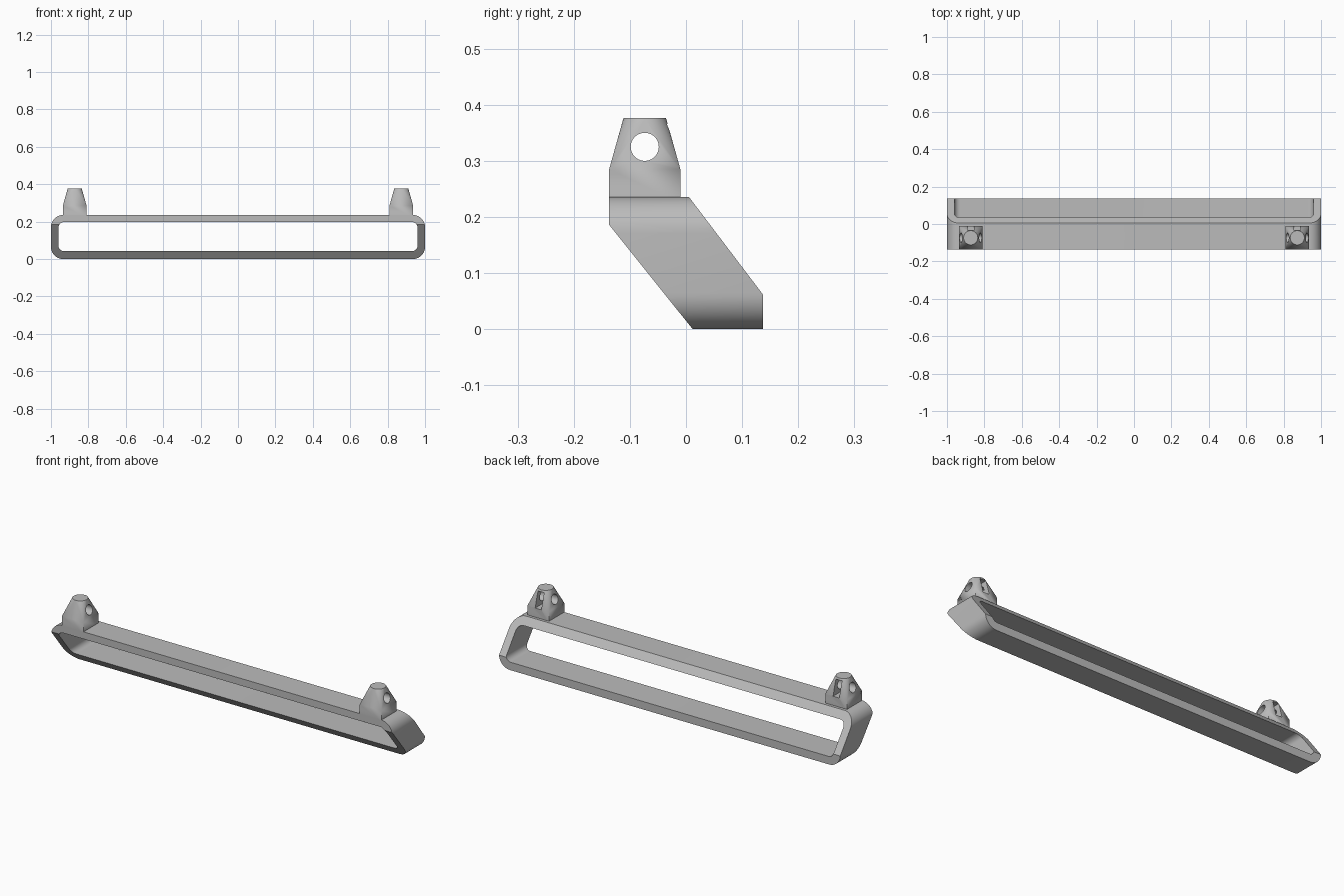
import bpy, bmesh, math
from math import radians, cos, sin
from mathutils import Matrix, Vector

cube = bpy.data.objects.get("Cube")
if cube:
    bpy.data.objects.remove(cube, do_unlink=True)

GREY = (0.5, 0.5, 0.5, 1.0)
grey = bpy.data.materials.new("plain_grey")
grey.use_nodes = True
grey.diffuse_color = GREY
grey.node_tree.nodes["Principled BSDF"].inputs["Base Color"].default_value = GREY


def finish(name, bm):
    """Turn a bmesh into a linked, coloured object."""
    bmesh.ops.recalc_face_normals(bm, faces=bm.faces)
    mesh = bpy.data.meshes.new(name)
    bm.to_mesh(mesh)
    bm.free()
    mesh.materials.append(grey)
    obj = bpy.data.objects.new(name, mesh)
    bpy.context.collection.objects.link(obj)
    return obj


def prism(name, points, direction):
    """Extrude a closed outline along a direction."""
    bm = bmesh.new()
    face = bm.faces.new([bm.verts.new(p) for p in points])
    out = bmesh.ops.extrude_face_region(bm, geom=[face], use_keep_orig=True)
    verts = [v for v in out["geom"] if isinstance(v, bmesh.types.BMVert)]
    bmesh.ops.translate(bm, verts=verts, vec=direction)
    return finish(name, bm)


def rounded_rect(half_x, z0, z1, radius, y, steps=12):
    """Rounded rectangle outline in the XZ plane."""
    corners = [(half_x - radius, z1 - radius), (radius - half_x, z1 - radius),
               (radius - half_x, z0 + radius), (half_x - radius, z0 + radius)]
    points = []
    for i, (cx, cz) in enumerate(corners):
        for s in range(steps + 1):
            a = radians(90 * (i + s / steps))
            points.append((cx + radius * cos(a), y, cz + radius * sin(a)))
    return points


def boolean(obj, cutter, operation):
    """Apply a boolean and discard the cutter."""
    cutter.hide_render = True
    mod = obj.modifiers.new("cut", "BOOLEAN")
    mod.object, mod.operation, mod.solver = cutter, operation, "EXACT"
    bpy.context.view_layer.objects.active = obj
    bpy.ops.object.modifier_apply(modifier=mod.name)
    bpy.data.objects.remove(cutter, do_unlink=True)


def smooth(obj):
    bpy.ops.object.select_all(action="DESELECT")
    obj.select_set(True)
    bpy.context.view_layer.objects.active = obj
    bpy.ops.object.shade_smooth_by_angle(angle=radians(25))


# Frame: slanted side profile, rounded on the outside and hollowed through
TOP, DEPTH = 0.236, 0.137
frame = prism("frame", rounded_rect(1.0, 0, TOP, 0.065, -0.3), (0, 0.6, 0))
side = [(-DEPTH, 0.3), (-0.0435, 0.3), (0.005, TOP), (DEPTH, 0.062),
        (DEPTH, -0.1), (0.092, -0.1), (0.012, 0), (-DEPTH, 0.186)]
side[1] = (0.005, 0.3)
side[5] = (0.012, -0.1)
profile = prism("profile_cutter", [(-1.1, y, z) for y, z in side], (2.2, 0, 0))
boolean(frame, profile, "INTERSECT")
opening = prism("opening_cutter", rounded_rect(0.96, 0.042, 0.198, 0.03, -0.4), (0, 0.8, 0))
boolean(frame, opening, "DIFFERENCE")
smooth(frame)


def box(name, size, center):
    bm = bmesh.new()
    bmesh.ops.create_cube(bm, size=1, matrix=Matrix.Translation(center) @ Matrix.Diagonal((*size, 1)))
    return finish(name, bm)


# Mounting lugs: square base narrowing to a round top, bolt hole and nut slot
HALF, LUG_Y = 0.0635, -0.0735
for label, sign in (("left", 1), ("right", -1)):
    cx = sign * 0.873
    bm = bmesh.new()
    for z in (0.225, 0.285):
        for dx in (-HALF, HALF):
            for dy in (-HALF, HALF):
                bm.verts.new((cx + dx, LUG_Y + dy, z))
    for i in range(48):
        a = math.tau * i / 48
        bm.verts.new((cx + 0.038 * cos(a), LUG_Y + 0.038 * sin(a), 0.376))
    bmesh.ops.convex_hull(bm, input=bm.verts)
    bmesh.ops.dissolve_limit(bm, angle_limit=radians(0.5), verts=bm.verts, edges=bm.edges)
    lug = finish(label + "_mounting_lug", bm)

    bm = bmesh.new()
    place = Matrix.Translation((cx, LUG_Y, 0.325)) @ Matrix.Rotation(radians(90), 4, "Y")
    bmesh.ops.create_cone(bm, cap_ends=True, segments=40, radius1=0.025, radius2=0.025,
                          depth=0.3, matrix=place)
    boolean(lug, finish("bolt_cutter", bm), "DIFFERENCE")
    slot = box("slot_cutter", (0.036, 0.14, 0.082), Vector((cx, LUG_Y + 0.035, 0.325)))
    boolean(lug, slot, "DIFFERENCE")
    smooth(lug)
